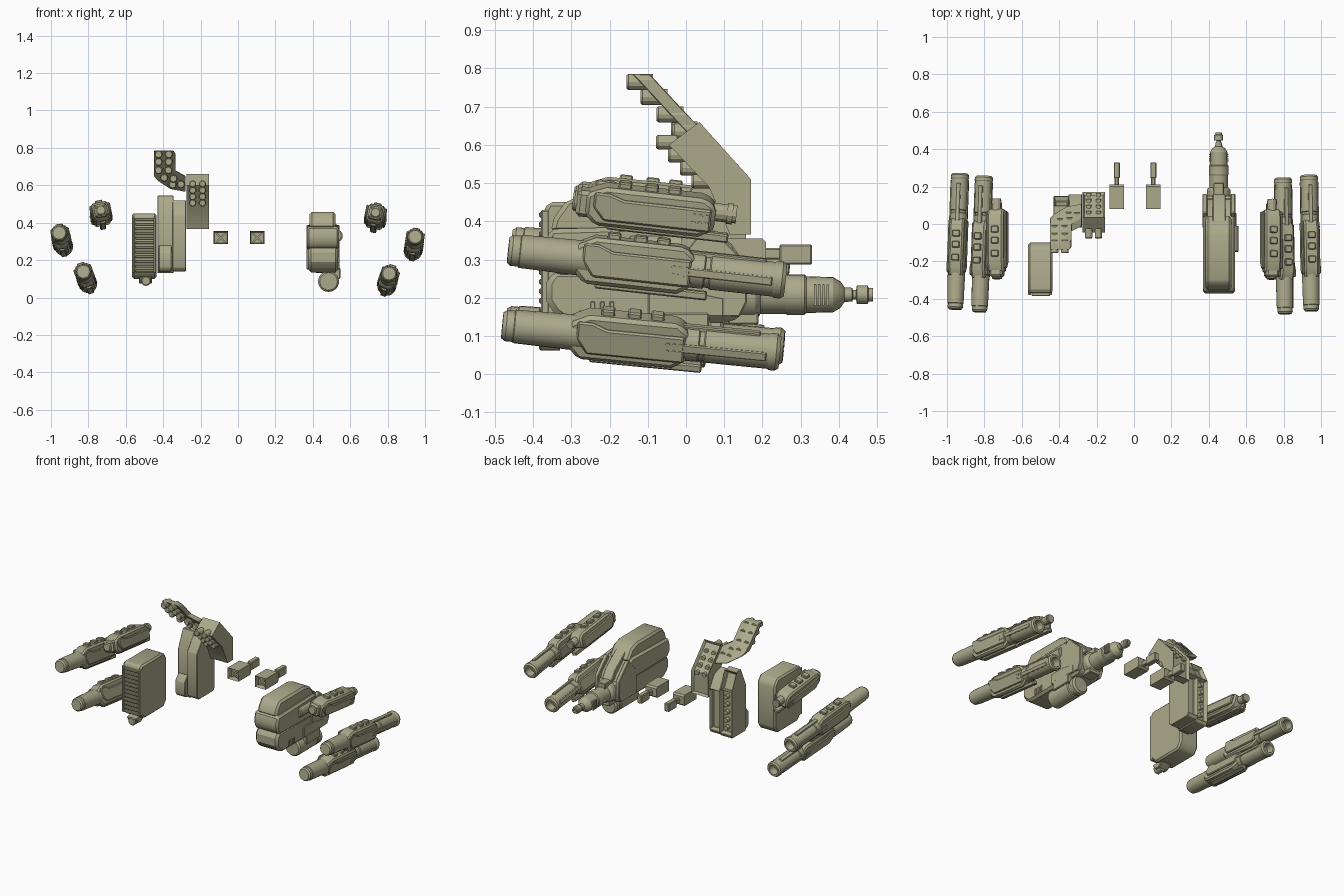
import bpy, bmesh, math
from mathutils import Matrix, Vector

if "Cube" in bpy.data.objects:
    bpy.data.objects.remove(bpy.data.objects["Cube"])

olive = bpy.data.materials.new("olive_paint")
olive.diffuse_color = (0.41, 0.40, 0.26, 1)
olive.use_nodes = True
olive.node_tree.nodes["Principled BSDF"].inputs["Base Color"].default_value = olive.diffuse_color
I = Matrix.Identity(4)


def finish(name, bm, M=I, bevel=0.0):
    if bevel:
        edges = [e for e in bm.edges if len(e.link_faces) == 2 and e.calc_face_angle(0) > 0.6]
        bmesh.ops.bevel(bm, geom=edges, offset=bevel, segments=1, affect='EDGES', clamp_overlap=True)
    bm.transform(M)
    bmesh.ops.recalc_face_normals(bm, faces=bm.faces)
    me = bpy.data.meshes.new(name)
    bm.to_mesh(me)
    bm.free()
    me.materials.append(olive)
    for p in me.polygons:
        p.use_smooth = True
    me.set_sharp_from_angle(angle=math.radians(28))
    ob = bpy.data.objects.new(name, me)
    bpy.context.collection.objects.link(ob)
    return ob


def box(name, x, y, z, M=I, bevel=0.004):
    bm = bmesh.new()
    bmesh.ops.create_cube(bm, size=1)
    T = Matrix.Translation(((x[0]+x[1])/2, (y[0]+y[1])/2, (z[0]+z[1])/2))
    bm.transform(T @ Matrix.Diagonal((x[1]-x[0], y[1]-y[0], z[1]-z[0], 1)))
    return finish(name, bm, M, bevel)


def prism_bm(pts, a, b, axis='x'):
    """Extrude a (y,z) outline along x, or an (x,z) outline along y."""
    bm = bmesh.new()
    f = (lambda p, t: (t, p[0], p[1])) if axis == 'x' else (lambda p, t: (p[0], t, p[1]))
    A = [bm.verts.new(f(p, a)) for p in pts]
    B = [bm.verts.new(f(p, b)) for p in pts]
    bm.faces.new(A)
    bm.faces.new(B[::-1])
    for i in range(len(pts)):
        j = (i+1) % len(pts)
        bm.faces.new((A[i], B[i], B[j], A[j]))
    bmesh.ops.recalc_face_normals(bm, faces=bm.faces)
    return bm


def prism(name, pts, a, b, axis='x', M=I, bevel=0.004):
    return finish(name, prism_bm(pts, a, b, axis), M, bevel)


def lathe(name, prof, at=(0, 0), M=I, n=20):
    """Revolve (y, radius) points about a line along y; radius 0 closes an end."""
    bm = bmesh.new()
    rings = []
    for y, r in prof:
        k = 1 if r == 0 else n
        rings.append([bm.verts.new((at[0]+r*math.cos(2*math.pi*i/n), y,
                                    at[1]+r*math.sin(2*math.pi*i/n))) for i in range(k)])
    for R, S in zip(rings, rings[1:]):
        for i in range(n):
            j = (i+1) % n
            vs = [R[i % len(R)], R[j % len(R)], S[j % len(S)], S[i % len(S)]]
            bm.faces.new(list(dict.fromkeys(vs)))
    return finish(name, bm, M)


def rod(name, y0, y1, r, at, M=I, n=12):
    return lathe(name, [(y0, 0), (y0, r*.8), (y0+.005, r), (y1, r), (y1, 0)], at, M, n)


def gun_frame(front, rear, side, roll):
    f, r = Vector(front), Vector(rear)
    R = (r-f).to_track_quat('Y', 'Z').to_matrix().to_4x4()
    return (Matrix.Translation((f+r)/2) @ R @ Matrix.Diagonal((side, 1, 1, 1))
            @ Matrix.Rotation(math.radians(roll), 4, 'Y'))


def armour(tag, M, x, y0, y1, h):
    """Angular shell with outer plate, sensor studs and rails."""
    shell = [(y0, -h*.5), (y0+.03, -h), (y1-.04, -h), (y1, -h*.6), (y1, h*.6),
             (y1-.03, h), (y0+.05, h), (y0, h*.6)]
    prism(tag+"_shell", shell, -x*.85, x*.85, M=M, bevel=.01)
    plate = [(y0+.02, .0), (y0+.05, -h*.65), (y1-.01, -h*.65), (y1-.01, h*.5),
             (y0+.1, h*.5), (y0+.06, h*.75), (y0+.02, h*.75)]
    for s in (-1, 1):
        prism(tag+"_side_plate", plate, s*x*.8, s*x*1.08, M=M, bevel=.005)
    # studs in a small cluster on the outer plate
    for i in range(3):
        for j in range(2):
            cy, cz = y1-.055+i*.017, -.012+j*.02
            hexa = [(cy+.006*math.cos(k*math.pi/4), cz+.006*math.sin(k*math.pi/4)) for k in range(8)]
            prism(tag+"_stud", hexa, x, x*1.13, M=M, bevel=0)
    for y in (y0+.08, y0+.15, y0+.21):
        box(tag+"_top_block", (-.02, .02), (y, y+.035), (h-.01, h+.014), M)
    box(tag+"_lower_rail", (-.016, .016), (y0+.06, y1+.04), (-h-.012, -h+.01), M)


def cannon(tag, M):
    lathe(tag+"_front_barrel", [(-.365, 0), (-.365, .034), (-.355, .041), (-.335, .041), (-.333, .044),
                                (-.17, .047), (-.12, .047), (-.12, 0)], M=M)
    lathe(tag+"_rear_barrel", [(.06, 0), (.06, .046), (.15, .046), (.153, .042), (.165, .042), (.168, .046),
                               (.335, .046), (.34, .049), (.355, .049), (.365, .042), (.365, .03),
                               (.32, .026), (.32, 0)], M=M)
    for s in (-1, 1):
        box(tag+"_barrel_rail", (s*.043-.006, s*.043+.006), (.08, .33), (-.012, .012), M, .003)
    box(tag+"_barrel_top_rail", (-.012, .012), (.08, .31), (.035, .052), M, .003)
    armour(tag, M, .046, -.19, .125, .062)


def short_gun(tag, M):
    armour(tag, M, .052, -.17, .17, .052)
    lathe(tag+"_muzzle", [(-.205, 0), (-.205, .022), (-.2, .027), (-.16, .027), (-.16, 0)], M=M)
    box(tag+"_muzzle_block", (-.035, .035), (-.195, -.15), (-.035, .035), M, .01)
    rod(tag+"_rear_tube", .12, .225, .024, (0, .012), M)
    lathe(tag+"_tube_mouth", [(.2, .028), (.215, .028), (.215, .015), (.2, .015), (.2, .028)], (0, .012), M, 12)


# three guns on each side
cannon("right_outer_cannon", gun_frame((.948, -.465, .325), (.935, .26, .245), 1, 8))
cannon("left_outer_cannon", gun_frame((-.956, -.455, .345), (-.93, .268, .27), -1, 8))
cannon("right_lower_cannon", gun_frame((.808, -.48, .128), (.796, .245, .057), 1, 20))
cannon("left_lower_cannon", gun_frame((-.826, -.47, .138), (-.802, .255, .072), -1, 20))
short_gun("right_upper_gun", gun_frame((.735, -.30, .455), (.735, .115, .408), 1, 12))
short_gun("left_upper_gun", gun_frame((-.733, -.30, .468), (-.733, .12, .425), -1, 12))

# louvred box with nozzle
case = [(-.37, .14), (-.33, .10), (-.13, .10), (-.10, .14), (-.10, .41), (-.13, .45), (-.36, .45), (-.37, .43)]
prism("louvre_case", case, -.567, -.437, bevel=.01)
for i in range(12):
    z = .135+i*.025
    box("louvre_slat", (-.548, -.448), (-.385, -.36), (z, z+.014), bevel=.003)
for x in (-.56, -.446):
    box("louvre_side_frame", (x-.006, x+.008), (-.38, -.34), (.13, .43))
prism("nozzle_mount", [(-.385, .11), (-.36, .075), (-.33, .075), (-.27, .12)], -.53, -.46)
rod("nozzle", -.385, -.33, .026, (-.492, .088))

# upright twin column with hollow back
for nm, x0, x1, prof in (
        ("wide_column", -.43, -.345, [(0, .14), (.01, .13), (.14, .13), (.15, .15), (.15, .43), (.10, .54), (.05, .545), (0, .43)]),
        ("narrow_column", -.35, -.278, [(-.02, .16), (0, .14), (.15, .14), (.16, .16), (.16, .42), (.11, .50), (.04, .52), (-.02, .44)])):
    bm = prism_bm(prof, x0, x1)
    back = [f for f in bm.faces if f.normal.y > .9]
    bmesh.ops.inset_individual(bm, faces=back, thickness=.013, depth=-.03)
    finish(nm, bm, bevel=.003)
prism("column_front_guard", [(-.02, .14), (-.035, .16), (-.035, .24), (0, .28), (.02, .14)], -.425, -.355)
for i in range(5):
    rod("column_back_stud", .12, .15, .014, (-.388, .19+i*.05))

# leaning missile rack, sheared backwards towards its foot
shear = Matrix.Identity(4)
shear[1][2] = -.93
shear[1][3] = -.09+.78*.93
rack = [(-.45, .785), (-.345, .785), (-.335, .77), (-.335, .68), (-.28, .65), (-.28, .565),
        (-.36, .58), (-.43, .625), (-.45, .65)]
prism("missile_rack", rack, -.045, 0, 'y', shear, .003)
for x, z in ((-.425, .765), (-.37, .765), (-.425, .725), (-.37, .725), (-.425, .68), (-.372, .68),
             (-.395, .64), (-.345, .635), (-.35, .603), (-.305, .605)):
    y = -.09+(.78-z)*.93
    rod("rack_missile", y-.08, y-.01, .021, (x, z))

# folded missile pod with open back tray
pod = [(-.045, .60), (.035, .66), (.17, .51), (.17, .365), (.115, .365), (.06, .49)]
bm = prism_bm(pod, -.275, -.155)
back = [f for f in bm.faces if f.normal.y > .6 and f.normal.z > -.1]
bmesh.ops.inset_region(bm, faces=back, thickness=.012, depth=-.018)
finish("missile_pod", bm)
for i in range(4):
    z = .505+i*.034
    y = .05-i*.031
    for x in (-.242, -.19):
        rod("pod_missile", y-.035, y+.02, .019, (x, z))
        rod("pod_missile_tail", .05, .165-i*.032, .014, (x, z-.005))

# pair of small boxes with crossed, recessed fronts
for s in (-1, 1):
    c = s*.1+(.003 if s > 0 else .008)
    bm = prism_bm([(.08, .285), (.20, .285), (.21, .295), (.21, .345), (.20, .355), (.08, .355)], c-.039, c+.039)
    front = [f for f in bm.faces if f.normal.y < -.9]
    bmesh.ops.inset_individual(bm, faces=front, thickness=.009, depth=-.03)
    finish("small_box", bm)
    for a in (45, -45):
        M = Matrix.Translation((c, .1, .32)) @ Matrix.Rotation(math.radians(a), 4, 'Y')
        box("small_box_cross", (-.035, .035), (-.004, .012), (-.005, .005), M, 0)
    box("small_box_stem", (c-.011, c+.011), (.20, .25), (.30, .33))
    box("small_box_plug", (c-.016, c+.016), (.245, .33), (.287, .34))

# large heavy housing
lower = [(-.345, .16), (-.31, .135), (.12, .135), (.15, .16), (.15, .27), (-.345, .27), (-.365, .24), (-.365, .19)]
prism("housing_lower", lower, .375, .535, bevel=.014)
middle = [(-.34, .26), (-.365, .285), (-.372, .33), (-.355, .38), (.02, .39), (.12, .30), (.14, .25)]
prism("housing_drum", middle, .368, .54, bevel=.012)
prism("housing_hood", [(-.355, .37), (-.345, .41), (-.31, .458), (-.06, .458), (.0, .44), (.05, .37)], .383, .52, bevel=.012)
for x in (.366, .516):
    prism("rear_cheek", [(-.02, .15), (.14, .15), (.16, .19), (.16, .29), (.06, .39), (.03, .36), (-.02, .30)], x, x+.026)
prism("rear_spine", [(.0, .43), (.12, .34), (.16, .28), (.0, .28)], .42, .49)
rod("side_disc_hub", -.15, -.01, .035, (.525, .33), n=16)
for y in (-.25, -.225, -.20):
    box("side_vent", (.53, .541), (y, y+.012), (.15, .19), bevel=.002)
prism("side_panel", [(-.1, .15), (.1, .15), (.1, .2), (.0, .22), (-.1, .22)], .53, .543)

# rear barrel of the housing with stepped tip
lathe("heavy_barrel", [(.10, 0), (.10, .064), (.18, .064), (.19, .058), (.195, .05), (.26, .05), (.265, .053),
                       (.31, .053), (.315, .048), (.385, .046), (.405, .034), (.415, .019), (.435, .018),
                       (.437, .012), (.445, .012), (.447, .024), (.475, .024), (.478, .018), (.49, .018),
                       (.49, .009), (.47, .009), (.47, 0)], (.453, .208), n=24)
for i in range(4):
    for s in (-1, 1):
        box("barrel_vent", (.453+s*.047-.006, .453+s*.047+.006), (.335+i*.011, .341+i*.011), (.18, .235), bevel=0)
box("barrel_saddle", (.425, .48), (.13, .22), (.25, .285))
box("barrel_keel", (.415, .49), (.11, .19), (.13, .17))

# canister slung under the housing
lathe("under_canister", [(-.14, 0), (-.14, .047), (-.13, .056), (.04, .056), (.045, .05), (.06, .05), (.065, .056),
                         (.09, .056), (.10, .046), (.10, 0)], (.484, .086), n=24)
box("canister_clamp", (.515, .547), (-.08, .06), (.10, .16))
